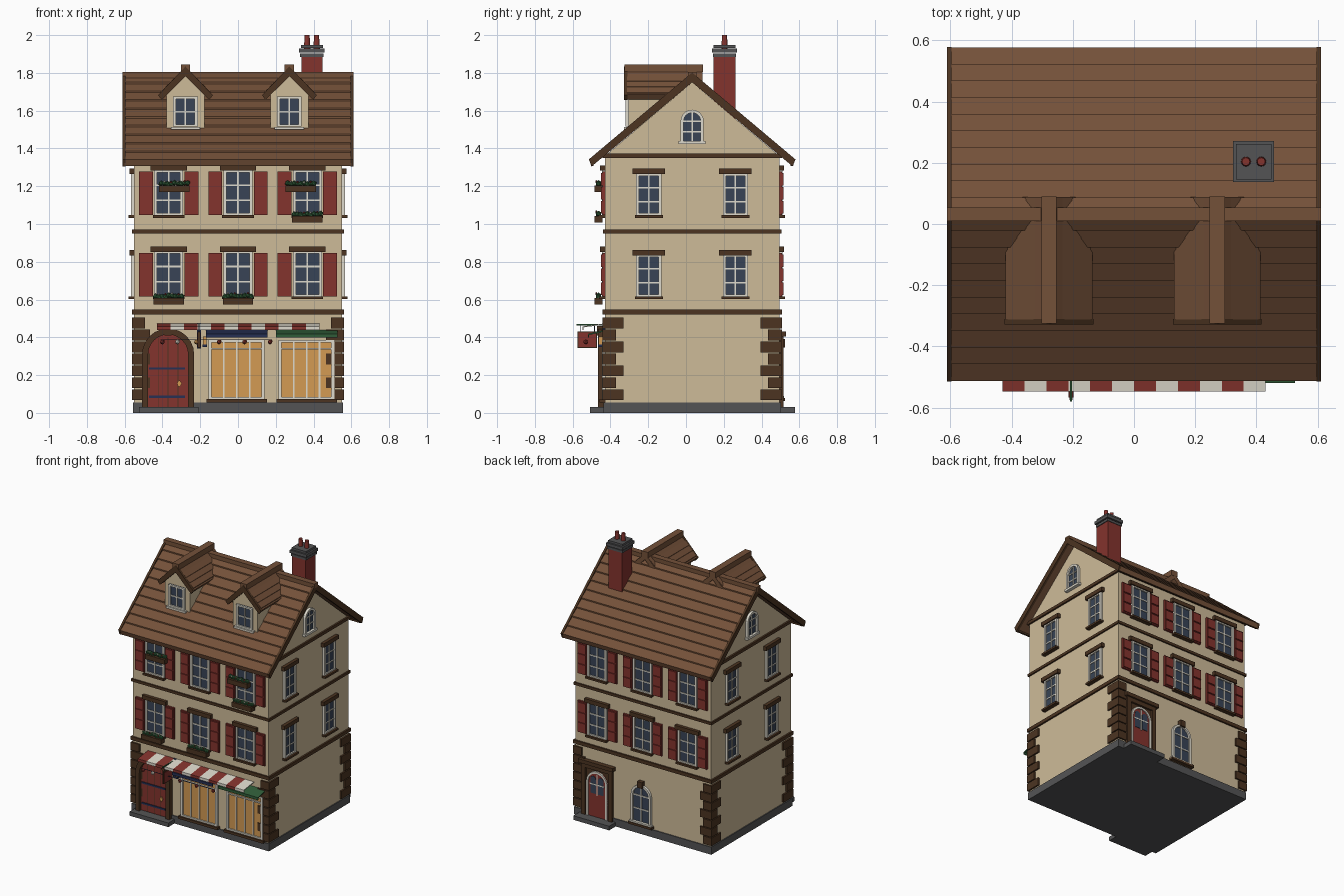
import bpy, bmesh, math, random
from mathutils import Matrix, Vector

if "Cube" in bpy.data.objects:
    bpy.data.objects.remove(bpy.data.objects["Cube"])
random.seed(4)

def mat(name, *rgb):
    m = bpy.data.materials.new(name)
    m.diffuse_color = [((c / 255 + .055) / 1.055) ** 2.4 for c in rgb] + [1]
    m.use_nodes = True
    m.node_tree.nodes["Principled BSDF"].inputs["Base Color"].default_value = m.diffuse_color
    return m

CREAM = mat("cream_plaster", 206, 187, 153)
DARK = mat("dark_timber", 76, 52, 33)
ROOF = mat("roof_brown", 116, 81, 57)
RED = mat("brick_red", 132, 51, 45)
GLASS = mat("slate_glass", 56, 68, 86)
WHITE = mat("off_white", 222, 218, 205)
GREY = mat("stone_grey", 84, 84, 85)
AMBER = mat("amber_light", 212, 155, 84)
GREEN = mat("leaf_green", 48, 92, 56)
NAVY = mat("navy_blue", 38, 48, 84)

# Frames map (u across, d outward, z up) onto each side of the house
def frame(u, d, origin):
    return Matrix.Translation(origin) @ Matrix((u, d, (0, 0, 1))).transposed().to_4x4()
FRONT = frame((1, 0, 0), (0, -1, 0), (0, -.43, 0))
BACK = frame((-1, 0, 0), (0, 1, 0), (0, .495, 0))
RIGHT = frame((0, 1, 0), (1, 0, 0), (.55, 0, 0))
LEFT = frame((0, -1, 0), (-1, 0, 0), (-.55, 0, 0))
WORLD = Matrix.Identity(4)
ALONG_X = frame((0, 1, 0), (1, 0, 0), (0, 0, 0))
parts = {}

def part(name, m):
    return parts.setdefault(name, (bmesh.new(), m))[0]

def prism(name, m, f, pts, d0, d1):
    bm = part(name, m)
    a = [bm.verts.new(f @ Vector((u, d0, z))) for u, z in pts]
    b = [bm.verts.new(f @ Vector((u, d1, z))) for u, z in pts]
    bm.faces.new(a)
    bm.faces.new(b[::-1])
    for i in range(len(a)):
        bm.faces.new((a[i - 1], b[i - 1], b[i], a[i]))

def box(name, m, f, u0, u1, d0, d1, z0, z1):
    prism(name, m, f, [(u0, z0), (u1, z0), (u1, z1), (u0, z1)], d0, d1)

def slope(name, m, f, u0, u1, zback, zfront, d, t):
    bm = part(name, m)
    v = [bm.verts.new(f @ Vector((u, dd, z + h))) for u in (u0, u1)
         for dd, z in ((0, zback), (d, zfront)) for h in (0, t)]
    for q in ((0, 1, 3, 2), (4, 6, 7, 5), (0, 4, 5, 1), (2, 3, 7, 6), (0, 2, 6, 4), (1, 5, 7, 3)):
        bm.faces.new([v[i] for i in q])

def ball(name, m, f, loc, r):
    bmesh.ops.create_icosphere(part(name, m), subdivisions=1, radius=r,
                               matrix=Matrix.Translation(f @ Vector(loc)))

def arch(u, hw, z0, ztop, n=12):
    arc = [(u + hw * math.cos(math.pi * i / n), ztop - hw + hw * math.sin(math.pi * i / n))
           for i in range(n + 1)]
    return [(u + hw, z0)] + arc + [(u - hw, z0)]

def arch_ring(name, m, f, u, hw, z0, ztop, w, d):
    prism(name, m, f, arch(u, hw, z0, ztop) + arch(u, hw - w, z0, ztop - w)[::-1], 0, d)

def bars(name, m, f, u, hw, z0, z1, cols, rows, w, d):
    for i in range(1, cols):
        c = u - hw + 2 * hw * i / cols
        box(name, m, f, c - w, c + w, 0, d, z0, z1)
    for i in range(1, rows):
        c = z0 + (z1 - z0) * i / rows
        box(name, m, f, u - hw, u + hw, 0, d * .95, c - w, c + w)

def window(f, u, hw, z0, z1, glass=GLASS, cols=2, rows=3, name="window"):
    box(name + "_glass", glass, f, u - hw + .008, u + hw - .008, -.01, .005, z0, z1)
    for s in (-1, 1):
        e = u + s * (hw - .007)
        box(name + "_frames", WHITE, f, e - .008, e + .008, 0, .016, z0, z1)
    for z in (z0, z1 - .012):
        box(name + "_frames", WHITE, f, u - hw, u + hw, 0, .015, z, z + .012)
    bars(name + "_frames", WHITE, f, u, hw - .01, z0, z1, cols, rows, .004, .011)

def arched_window(f, u, hw, z0, z1):
    prism("arched_glass", GLASS, f, arch(u, hw - .01, z0, z1 - .01), -.01, .005)
    arch_ring("arched_frames", WHITE, f, u, hw, z0, z1, .016, .018)
    bars("arched_frames", WHITE, f, u, hw - .014, z0, z1 - .015, 2, 1, .004, .011)
    bars("arched_frames", WHITE, f, u, hw - .014, z0, z1 - hw, 1, 2, .004, .011)
    box("arched_frames", WHITE, f, u - hw, u + hw, 0, .011, z1 - hw - .004, z1 - hw + .004)
    box("arched_frames", WHITE, f, u - hw - .01, u + hw + .01, 0, .024, z0 - .012, z0 + .004)

# Walls, plinth and timber bands
YC = .0325
prism("walls", CREAM, ALONG_X, [(-.43, .02), (.495, .02), (.495, 1.36), (YC, 1.75), (-.43, 1.36)], -.55, .55)
box("plinth", GREY, WORLD, -.557, .557, -.437, .502, 0, .055)
box("front_step", GREY, FRONT, -.525, -.21, -.02, .078, 0, .03)
box("back_step", GREY, BACK, -.51, -.22, -.02, .082, 0, .03)
for z0, z1, o in ((.522, .547, .012), (.951, .97, .01), (1.35, 1.372, .012)):
    box("timber_bands", DARK, WORLD, -.55 - o, .55 + o, -.43 - o, .495 + o, z0, z1)

# Corner quoins, long and short courses alternating
for i in range(7):
    z1 = .505 - i * .0635
    ly, lx = (.06, .095) if i % 2 else (.1, .07)
    for s in (-1, 1):
        xs = sorted((s * .562, s * (.562 - lx)))
        box("corner_quoins", DARK, WORLD, *xs, -.442, -.43 + ly, z1 - .057, z1)
        box("corner_quoins", DARK, WORLD, *xs, .495 - ly, .507, z1 - .057, z1)

# Roof with stepped courses, edge boards and ridge
N, RUN, DROP = 10, .545, .455
side = []
for i in range(N):
    side += [(RUN * i / N, 1.787 - DROP * i / N), (RUN * (i + 1) / N, 1.796 - DROP * (i + 1) / N)]
under = [(.535, 1.31), (0, 1.75)]
half = side[1:] + under[:1]
prism("roof", ROOF, ALONG_X, [(YC, 1.79)] + [(YC + y, z) for y, z in half] + [(YC, 1.75)]
      + [(YC - y, z) for y, z in half[::-1]], -.6, .6)
edge = [(.547, 1.342), (.532, 1.305)]
for x in (-.612, .596):
    prism("gable_boards", DARK, ALONG_X, [(YC, 1.802)] + [(YC + y, z) for y, z in edge] + [(YC, 1.75)]
          + [(YC - y, z) for y, z in edge[::-1]], x, x + .016)
for s in (-1, 1):
    box("eave_boards", DARK, WORLD, -.6, .6, *sorted((YC + s * .522, YC + s * .535)), 1.308, 1.328)
box("ridge_beam", ROOF, WORLD, -.612, .612, YC - .022, YC + .022, 1.77, 1.804)

# Dormers
for x in (-.278, .272):
    D = frame((1, 0, 0), (0, -1, 0), (x, 0, 0))
    prism("dormer_walls", CREAM, D, [(-.1, 1.5), (.1, 1.5), (.1, 1.7), (0, 1.8), (-.1, 1.7)], 0, .305)
    lid = [(0, 1.83), (.142, 1.685), (.124, 1.66), (0, 1.785), (-.124, 1.66), (-.142, 1.685)]
    prism("dormer_roofs", ROOF, D, lid, -.088, .315)
    prism("dormer_gable_boards", DARK, D, [(u * 1.02, z + (.004 if z > 1.8 else -.003)) for u, z in lid], .31, .328)
    for s in (-1, 1):
        for k in (.045, .075, .105):
            z = 1.83 - k * 1.021
            prism("dormer_roof_battens", ROOF, D, [(s * k, z - .01), (s * (k + .03), z - .041),
                  (s * (k + .03), z - .026), (s * k, z + .002)], -.085, .312)
    box("dormer_ridges", ROOF, D, -.025, .025, -.09, .326, 1.805, 1.845)
    W = frame((1, 0, 0), (0, -1, 0), (x, -.305, 0))
    window(W, 0, .064, 1.515, 1.675, rows=2)
    box("dormer_sills", WHITE, W, -.078, .078, 0, .022, 1.5, 1.513)

# Chimney
box("chimney_stack", RED, WORLD, .335, .447, .145, .262, 1.55, 1.9)
for z0, z1, o in ((1.885, 1.902, .062), (1.908, 1.93, .067), (1.932, 1.947, .058)):
    box("chimney_caps", GREY, WORLD, .391 - o, .391 + o, .204 - o, .204 + o, z0, z1)
for x in (.366, .416):
    bmesh.ops.create_cone(part("chimney_pots", RED), cap_ends=True, segments=12, radius1=.017,
                          radius2=.013, depth=.07, matrix=Matrix.Translation((x, .204, 1.965)))

# Upper windows with lintels, sills and shutters
for f, us, hw in ((FRONT, (-.367, 0, .367), .076), (BACK, (-.367, 0, .367), .076),
                  (RIGHT, (-.197, .262), .066), (LEFT, (-.262, .197), .066)):
    for u in us:
        for z in (.615, 1.045):
            long = f in (FRONT, BACK)
            h = .24 if long else .222
            window(f, u, hw, z, z + h)
            box("lintels", DARK, f, u - hw - .02, u + hw + .02, 0, .024, z + h - .003, z + h + .026)
            box("sills", DARK, f, u - hw - .008, u + hw + .008, 0, .03, z - .012, z + .002)
            if long:
                for s in (-1, 1):
                    a, b = sorted((u + s * .084, u + s * .157))
                    box("shutters", RED, f, a, b, 0, .013, z + .002, z + .232)
                    for k in range(3):
                        c = z + .01 + k * .074
                        box("shutter_panels", RED, f, a + .005, b - .005, 0, .02, c, c + .066)
for f, u in ((RIGHT, YC), (LEFT, -YC)):
    arched_window(f, u, .061, 1.435, 1.605)

# Flower boxes
for u, z in ((-.367, .575), (0, .575), (-.337, 1.17), (.332, 1.17), (.367, 1.008)):
    box("flower_boxes", DARK, FRONT, u - .08, u + .08, .012, .055, z, z + .034)
    for k in range(9):
        du = u - .07 + k * .0175
        ball("box_foliage", GREEN, FRONT, (du, .033, z + .04 + random.random() * .008), .015)
        if k % 2:
            n, m = (("white_flowers", WHITE), ("red_flowers", RED))[k // 2 % 2]
            ball(n, m, FRONT, (du, .045, z + .05 + random.random() * .01), .006)

# Arched front door with planks and ironwork
DX = -.37
prism("front_door", RED, FRONT, arch(DX, .108, .03, .425), -.01, .012)
arch_ring("front_door_surround", DARK, FRONT, DX, .138, .03, .447, .032, .035)
box("door_keystone", DARK, FRONT, DX - .018, DX + .018, 0, .042, .41, .46)
for k in (-.052, 0, .052):
    box("door_plank_joints", DARK, FRONT, DX + k - .002, DX + k + .002, 0, .014, .03, .4)
for z in (.085, .235):
    box("door_hinges", NAVY, FRONT, DX - .1, DX + .09, 0, .018, z - .006, z + .006)
prism("door_handle", AMBER, FRONT, [(-.31, .135), (-.297, .155), (-.31, .175), (-.323, .155)], 0, .02)

# Shop windows with canopies
for u, m, n in ((-.007, NAVY, "navy_canopy"), (.363, GREEN, "green_canopy")):
    window(FRONT, u, .147, .072, .385, AMBER, 4, 1, "shop_window")
    box("shop_window_frames", WHITE, FRONT, u - .147, u + .147, 0, .016, .335, .343)
    box("shop_sills", DARK, FRONT, u - .16, u + .16, 0, .028, .055, .073)
    slope(n, m, FRONT, u - .163, u + .163, .432, .41, .09, .008)
    box(n, m, FRONT, u - .163, u + .163, .083, .09, .398, .415)
# Striped awning
for i in range(12):
    a = -.43 + i * .0717
    n, m = (("awning_white_stripes", WHITE), ("awning_red_stripes", RED))[i % 2 == 0]
    slope(n, m, FRONT, a, a + .0717, .468, .452, .118, .006)
    box(n, m, FRONT, a, a + .0717, .112, .118, .438, .456)

# Hanging lights and side sign
box("light_string", NAVY, FRONT, -.41, .18, .098, .101, .385, .388)
for u, m, n in ((-.4, RED, "red_lamps"), (-.32, WHITE, "white_lamps"), (-.22, AMBER, "amber_lamps"),
                (-.1, RED, "red_lamps"), (.035, RED, "red_lamps"), (.17, RED, "red_lamps")):
    ball(n, m, FRONT, (u, .1, .376), .014)
box("sign_bracket", GREEN, FRONT, -.209, -.203, 0, .15, .462, .47)
box("sign_wall_plate", NAVY, FRONT, -.216, -.196, 0, .012, .34, .475)
box("sign_border", DARK, FRONT, -.211, -.201, .04, .145, .343, .432)
box("sign_board", RED, FRONT, -.214, -.198, .047, .138, .35, .425)
for d in (.055, .13):
    box("sign_hangers", NAVY, FRONT, -.208, -.204, d - .002, d + .002, .43, .464)
box("wall_lantern", NAVY, FRONT, -.187, -.165, .01, .035, .35, .362)
box("wall_lantern_glass", AMBER, FRONT, -.185, -.167, .012, .033, .362, .405)

# Back door and back window
BX = -.365
for s in (-1, 1):
    a, b = sorted((BX + s * .092, BX + s * .125))
    box("back_door_frame", DARK, BACK, a, b, 0, .022, .03, .41)
box("back_door_frame", DARK, BACK, BX - .125, BX + .125, 0, .022, .375, .41)
box("back_door_lintel", DARK, BACK, BX - .14, BX + .14, 0, .034, .405, .432)
box("back_door_panel", DARK, BACK, BX - .095, BX + .095, 0, .008, .03, .38)
prism("back_door", RED, BACK, arch(BX, .085, .03, .365), 0, .013)
arch_ring("back_door_trim", WHITE, BACK, BX, .085, .03, .365, .015, .02)
for s in (-1, 1):
    c = BX + s * .031
    prism("back_door_glass", GLASS, BACK, arch(c, .022, .2, .325, 8), 0, .016)
bars("back_door_trim", WHITE, BACK, BX, .06, .19, .345, 2, 2, .004, .018)
arched_window(BACK, -.01, .08, .085, .36)
box("back_window_keystone", DARK, BACK, -.03, .01, 0, .03, .345, .39)
box("back_window_sill", DARK, BACK, -.105, .085, 0, .03, .062, .078)

# Turn every collected part into an object
for name, (bm, m) in parts.items():
    bmesh.ops.recalc_face_normals(bm, faces=bm.faces)
    me = bpy.data.meshes.new(name)
    bm.to_mesh(me)
    bm.free()
    me.materials.append(m)
    bpy.context.collection.objects.link(bpy.data.objects.new(name, me))
